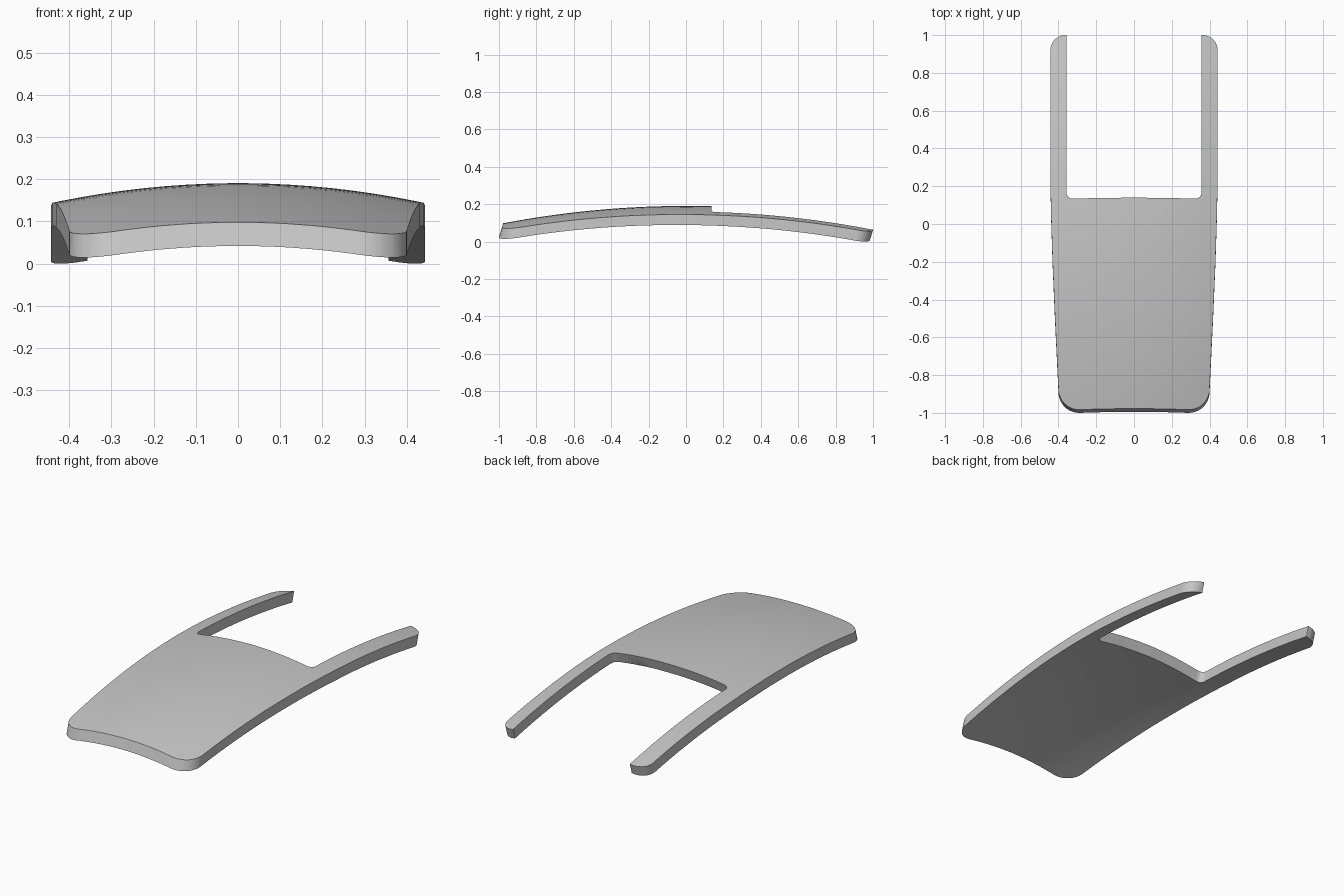
import bpy, bmesh, math
from mathutils import Vector

cube = bpy.data.objects.get("Cube")
if cube:
    bpy.data.objects.remove(cube, do_unlink=True)

# Plain grey finish
grey = bpy.data.materials.new("grey")
grey.use_nodes = True
colour = (0.57, 0.57, 0.57, 1)
grey.diffuse_color = colour
grey.node_tree.nodes["Principled BSDF"].inputs["Base Color"].default_value = colour

CROWN, BEND_X, BEND_Y = 0.187, 0.24, 0.097
DEPTH = Vector((0, -0.017, -0.056))


def arc(cx, cy, radius, start, end, steps=10):
    """Points along a rounded corner, angles in degrees."""
    angles = [math.radians(start + (end - start) * i / steps) for i in range(steps + 1)]
    return [(cx + radius * math.cos(a), cy + radius * math.sin(a)) for a in angles]


# Right-hand half of the outline, from front centre round to the notch centre
half = [(0, -0.977), (0.1, -0.978), (0.2, -0.98)]
half += arc(0.29, -0.873, 0.11, -90, 0)
half += [(0.418, -0.5), (0.431, -0.2), (0.439, 0.05), (0.443, 0.25)]
half += arc(0.363, 0.92, 0.08, 0, 90)
half += [(0.357, 1.0)]
half += arc(0.327, 0.165, 0.03, 0, -90, 6)
half += [(0.2, 0.137), (0, 0.14)]
outline = half + [(-x, y) for x, y in reversed(half[1:-1])]

# Flat panel with its rear notch, sliced finely enough to follow the curvature
bm = bmesh.new()
bm.faces.new([bm.verts.new((x, y, 0)) for x, y in outline])
bm.normal_update()
bmesh.ops.triangulate(bm, faces=bm.faces[:], ngon_method="EAR_CLIP")


def slice_panel(normal, count, span):
    for i in range(count):
        offset = span * (2 * (i + 0.5) / count - 1)
        bmesh.ops.bisect_plane(bm, geom=bm.verts[:] + bm.edges[:] + bm.faces[:],
                               dist=1e-5, plane_co=normal * offset, plane_no=normal)


slice_panel(Vector((1, 0, 0)), 18, 0.44)
slice_panel(Vector((0, 1, 0)), 36, 1.0)

# Double-curved crown, then the slanted rim and underside
for v in bm.verts:
    v.co.z = CROWN - BEND_X * v.co.x ** 2 - BEND_Y * v.co.y ** 2
result = bmesh.ops.extrude_face_region(bm, geom=bm.faces[:], use_keep_orig=True)
lower = [g for g in result["geom"] if isinstance(g, bmesh.types.BMVert)]
bmesh.ops.translate(bm, verts=lower, vec=DEPTH)
bmesh.ops.recalc_face_normals(bm, faces=bm.faces[:])

# Rest the panel on the ground
lowest = min(v.co.z for v in bm.verts)
bmesh.ops.translate(bm, verts=bm.verts[:], vec=(0, 0, -lowest))

mesh = bpy.data.meshes.new("curved_panel")
bm.to_mesh(mesh)
bm.free()
mesh.materials.append(grey)
panel = bpy.data.objects.new("curved_panel", mesh)
bpy.context.collection.objects.link(panel)
bpy.ops.object.select_all(action="DESELECT")
panel.select_set(True)
bpy.context.view_layer.objects.active = panel
bpy.ops.object.shade_smooth_by_angle(angle=math.radians(35))
